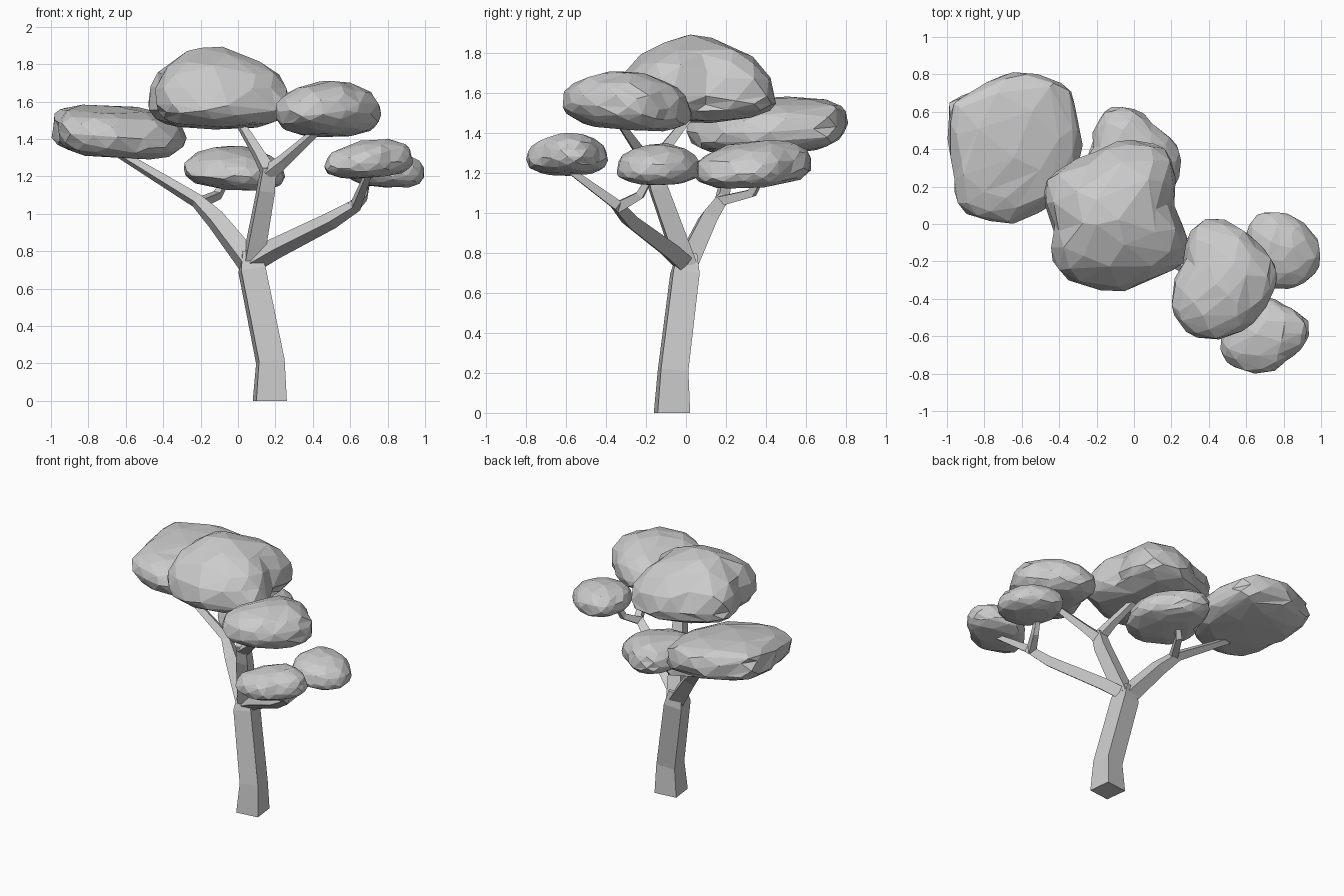
import bpy, bmesh, math, random
from mathutils import Vector

if "Cube" in bpy.data.objects:
    bpy.data.objects.remove(bpy.data.objects["Cube"])

random.seed(4)


def finish(bm, name):
    bmesh.ops.recalc_face_normals(bm, faces=bm.faces)
    mesh = bpy.data.meshes.new(name)
    bm.to_mesh(mesh)
    bm.free()
    obj = bpy.data.objects.new(name, mesh)
    bpy.context.collection.objects.link(obj)
    return obj


def limb(name, path):
    """Four-sided tapered tube along (x, y, z, half width) points."""
    pts = [Vector(p[:3]) for p in path]
    dirs = [(b - a).normalized() for a, b in zip(pts, pts[1:])]
    bm = bmesh.new()
    rings, prev, side = [], None, Vector((1, 0.12, 0))
    for i, p in enumerate(pts):
        t = (dirs[max(i - 1, 0)] + dirs[min(i, len(dirs) - 1)]).normalized()
        if prev:
            side = prev.rotation_difference(t) @ side
        side = (side - t * side.dot(t)).normalized()
        up, prev, r = t.cross(side), t, path[i][3]
        ring = [p + (side * a + up * b) * r for a, b in ((1, 1), (-1, 1), (-1, -1), (1, -1))]
        for q in ring:
            if p.z == 0:
                q.z = 0
        rings.append([bm.verts.new(q) for q in ring])
    for lo, hi in zip(rings, rings[1:]):
        for k in range(4):
            bm.faces.new((lo[k], lo[(k + 1) % 4], hi[(k + 1) % 4], hi[k]))
    bm.faces.new(rings[0])
    bm.faces.new(rings[-1])
    return finish(bm, name)


def foliage(name, outline, zs, peak, tilt=(0, 0), top_pow=0.9, low_pow=0.65,
            taper_y=0, z_pow=0.95):
    """Faceted clump: plan outline, (bottom, widest, top) heights, peak position."""
    xs, ys = zip(*outline)
    c = Vector(((min(xs) + max(xs)) / 2, (min(ys) + max(ys)) / 2))
    polar = sorted((math.atan2(y - c.y, x - c.x), math.hypot(x - c.x, y - c.y))
                   for x, y in outline)
    tau = 2 * math.pi
    polar = [(polar[-1][0] - tau, polar[-1][1])] + polar + [(polar[0][0] + tau, polar[0][1])]

    def radius(a):
        for (a0, r0), (a1, r1) in zip(polar, polar[1:]):
            if a0 <= a <= a1:
                return r0 + (r1 - r0) * (a - a0) / max(a1 - a0, 1e-6)
        return polar[0][1]

    bottom, mid, top = zs
    shift = Vector(peak) - c
    bm = bmesh.new()
    bmesh.ops.create_icosphere(bm, subdivisions=3, radius=1)
    for v in bm.verts:
        w = v.co.z
        s = max(w, 0) ** 2
        ang = math.atan2(v.co.y, v.co.x)
        rho = math.hypot(v.co.x, v.co.y) ** (top_pow if w > 0 else low_pow)
        rho *= radius(ang) * random.uniform(0.96, 1.02)
        x, y = rho * math.cos(ang), rho * math.sin(ang) * (1 - taper_y * s)
        h = math.copysign(abs(w) ** z_pow, w) * random.uniform(0.94, 1.02)
        z = mid + h * (top - mid if w > 0 else mid - bottom)
        z += x * tilt[0] + y * tilt[1]
        v.co = (c.x + x + shift.x * s, c.y + y + shift.y * s, z)
    obj = finish(bm, name)
    mod = obj.modifiers.new("facets", 'DECIMATE')
    mod.ratio = 0.55
    return obj


# Trunk and branches
limb("trunk", [(0.17, -0.07, 0, 0.082), (0.173, -0.065, 0.21, 0.069),
               (0.075, -0.005, 0.7, 0.066), (0.065, 0.005, 0.8, 0.045)])
limb("left_branch", [(0.06, 0, 0.74, 0.05), (-0.12, 0.11, 0.97, 0.04),
                     (-0.22, 0.18, 1.07, 0.028), (-0.68, 0.24, 1.35, 0.016)])
limb("left_twig", [(-0.2, 0.17, 1.06, 0.024), (-0.11, 0.33, 1.1, 0.02),
                   (-0.07, 0.37, 1.17, 0.015)])
limb("middle_branch", [(0.08, 0, 0.74, 0.05), (0.15, -0.14, 1.13, 0.043),
                       (0.165, -0.17, 1.25, 0.035)])
limb("middle_twig_left", [(0.16, -0.17, 1.23, 0.033), (0.11, -0.11, 1.32, 0.025),
                          (0.0, 0.03, 1.5, 0.017)])
limb("middle_twig_right", [(0.165, -0.17, 1.22, 0.034), (0.24, -0.21, 1.28, 0.026),
                           (0.43, -0.33, 1.45, 0.016)])
limb("right_branch", [(0.07, 0.0, 0.74, 0.042), (0.2, -0.08, 0.815, 0.04),
                      (0.5, -0.28, 0.965, 0.033), (0.63, -0.35, 1.045, 0.025),
                      (0.7, -0.59, 1.22, 0.015)])
limb("right_twig", [(0.61, -0.34, 1.03, 0.026), (0.67, -0.23, 1.09, 0.02),
                    (0.69, -0.18, 1.18, 0.015)])

# Foliage clumps
foliage("foliage_left",
        [(-1, 0.5), (-0.98, 0.66), (-0.87, 0.71), (-0.53, 0.8), (-0.35, 0.75), (-0.31, 0.6),
         (-0.29, 0.35), (-0.47, 0.08), (-0.73, 0), (-0.93, 0.08), (-0.96, 0.3)],
        (1.295, 1.43, 1.58), (-0.68, 0.46), (-0.06, 0.05), 0.78, 0.72, 0, 0.75)
foliage("foliage_top",
        [(-0.47, 0.25), (-0.27, 0.35), (-0.02, 0.45), (0.17, 0.41), (0.21, 0.33), (0.2, 0.1),
         (0.28, -0.08), (0.27, -0.2), (0.14, -0.28), (-0.2, -0.35), (-0.36, -0.31),
         (-0.44, -0.2), (-0.43, -0.03)],
        (1.45, 1.585, 1.89), (-0.13, 0.05), (0, 0), 1, 0.62, 0.25, 0.92)
foliage("foliage_right_upper",
        [(0.3, -0.03), (0.4, 0.03), (0.52, 0.01), (0.66, -0.1), (0.77, -0.24), (0.75, -0.36),
         (0.64, -0.52), (0.51, -0.61), (0.3, -0.6), (0.2, -0.47), (0.2, -0.37), (0.28, -0.2)],
        (1.41, 1.53, 1.71), (0.51, -0.27), (0, -0.08), 1)
foliage("foliage_right_far",
        [(0.6, -0.05), (0.62, 0.02), (0.7, 0.07), (0.83, 0.05), (0.93, -0.02), (1, -0.14),
         (0.99, -0.23), (0.9, -0.33), (0.78, -0.35), (0.65, -0.3), (0.59, -0.2)],
        (1.14, 1.22, 1.35), (0.78, -0.13), (-0.05, 0), 0.95)
foliage("foliage_right_front",
        [(0.67, -0.39), (0.8, -0.43), (0.93, -0.52), (0.93, -0.62), (0.83, -0.72), (0.7, -0.8),
         (0.55, -0.77), (0.46, -0.7), (0.46, -0.64), (0.54, -0.5)],
        (1.19, 1.27, 1.4), (0.74, -0.58), (0.06, 0), 0.95)
foliage("foliage_back",
        [(-0.29, 0.2), (-0.22, 0.4), (-0.2, 0.55), (-0.12, 0.63), (-0.02, 0.63), (0.1, 0.53),
         (0.24, 0.4), (0.24, 0.28), (0.12, 0.06), (-0.1, 0.05), (-0.25, 0.12)],
        (1.13, 1.22, 1.365), (-0.01, 0.38), (-0.08, 0.05), 0.9)
